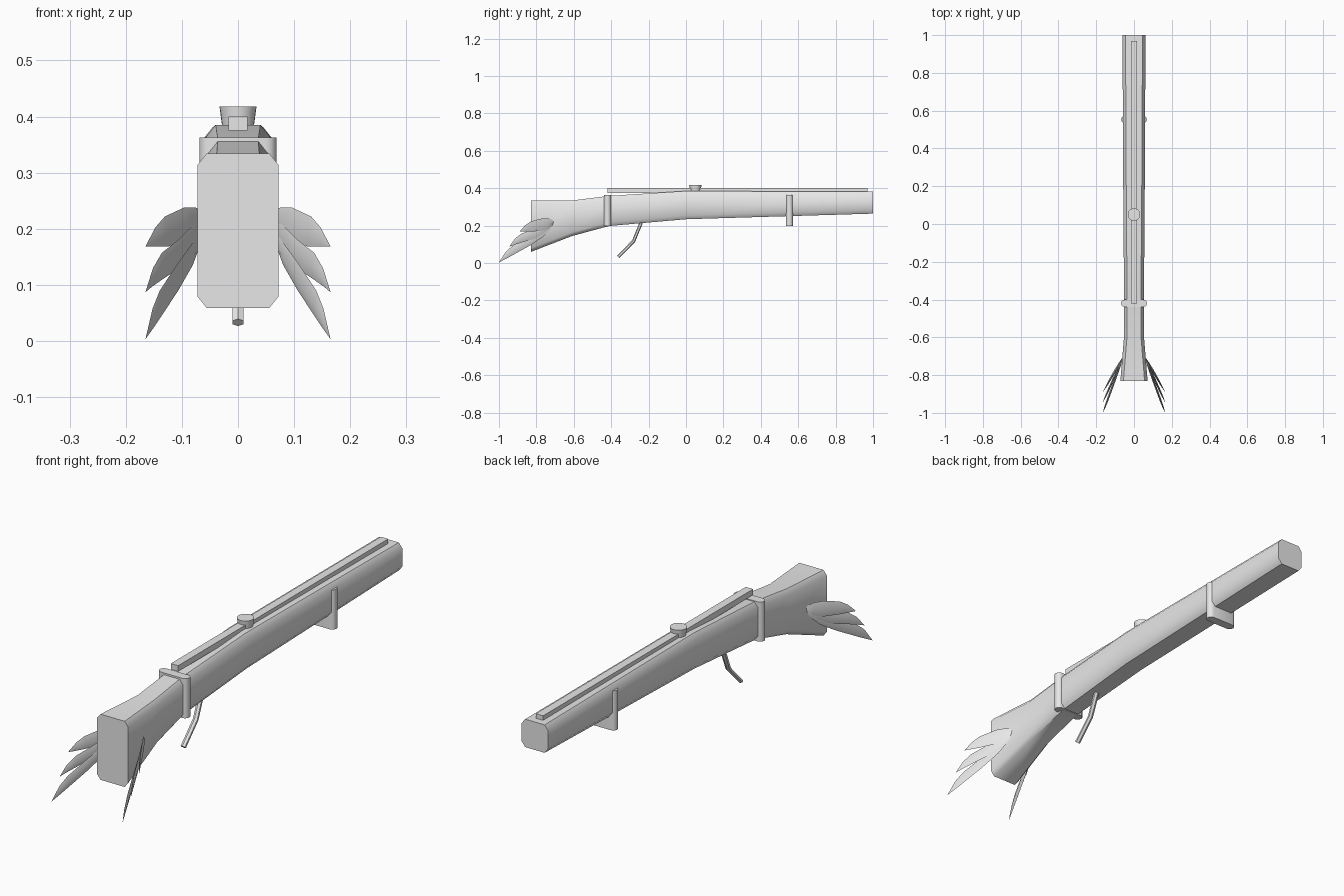
import bpy, bmesh, math
from mathutils import Vector

if "Cube" in bpy.data.objects:
    bpy.data.objects.remove(bpy.data.objects["Cube"])

grey = bpy.data.materials.new("plain grey")
grey.diffuse_color = (0.8, 0.8, 0.8, 1)
grey.use_nodes = True
grey.node_tree.nodes["Principled BSDF"].inputs["Base Color"].default_value = grey.diffuse_color


def loft(name, rings, angle=50):
    """Skin equal-sized rings of points, cap both ends, shade by angle."""
    bm = bmesh.new()
    loops = [[bm.verts.new(p) for p in ring] for ring in rings]
    n = len(loops[0])
    for a, b in zip(loops, loops[1:]):
        for i in range(n):
            j = (i + 1) % n
            bm.faces.new((a[i], a[j], b[j], b[i]))
    bm.faces.new(loops[0][::-1])
    bm.faces.new(loops[-1])
    bmesh.ops.remove_doubles(bm, verts=bm.verts, dist=1e-5)
    bmesh.ops.recalc_face_normals(bm, faces=bm.faces)
    mesh = bpy.data.meshes.new(name)
    bm.to_mesh(mesh)
    bm.free()
    mesh.materials.append(grey)
    ob = bpy.data.objects.new(name, mesh)
    bpy.context.collection.objects.link(ob)
    bpy.ops.object.select_all(action='DESELECT')
    ob.select_set(True)
    bpy.context.view_layer.objects.active = ob
    bpy.ops.object.shade_smooth_by_angle(angle=math.radians(angle))
    return ob


def chamfered(y, w, z0, z1, cx=0.016, cz=0.02):
    """Rectangle with cut corners, standing across y."""
    return [(w, y, z0 + cz), (w, y, z1 - cz), (w - cx, y, z1), (cx - w, y, z1),
            (-w, y, z1 - cz), (-w, y, z0 + cz), (cx - w, y, z0), (w - cx, y, z0)]


# stock and barrel in one body: y, half width, bottom, top
stations = [(-0.83, 0.072, 0.059, 0.334), (-0.61, 0.054, 0.144, 0.334),
            (-0.41, 0.052, 0.198, 0.359), (0.0, 0.056, 0.234, 0.385),
            (1.0, 0.061, 0.264, 0.381)]
loft("stock_and_barrel", [chamfered(*s) for s in stations])

# ramrod rail along the top
loft("top_rail", [[(0.017, y, 0.375), (0.017, y, 0.4),
                   (-0.017, y, 0.4), (-0.017, y, 0.375)] for y in (-0.42, 0.97)])


# round knob on the rail
def circle(r, y, z, n=24):
    return [(r * math.cos(2 * math.pi * i / n), y + r * math.sin(2 * math.pi * i / n), z)
            for i in range(n)]


loft("knob", [circle(0.028, 0.05, 0.38), circle(0.033, 0.05, 0.418)])


# bands: rounded-end plates standing through the body
def band(name, y, r=0.019, half=0.069, steps=6):
    outline = []
    for side in (1, -1):
        for i in range(steps + 1):
            a = math.pi * (i / steps - 0.5)
            outline.append((side * (half - r + r * math.cos(a)), y + side * r * math.sin(a)))
    loft(name, [[(px, py, z) for px, py in outline] for z in (0.197, 0.363)])


band("rear_band", -0.42)
band("front_band", 0.553)

# bent trigger, six-sided rod
path = [Vector((0, -0.23, 0.24)), Vector((0, -0.28, 0.117)), Vector((0, -0.362, 0.033))]
rings = []
for i, p in enumerate(path):
    d = (path[min(i + 1, 2)] - path[max(i - 1, 0)]).normalized()
    side = Vector((1, 0, 0)).cross(d)
    rings.append([p + Vector((0.01, 0, 0)) * math.cos(k * math.pi / 3 + math.pi / 6) * 1.15
                  + side * 0.009 * math.sin(k * math.pi / 3 + math.pi / 6) for k in range(6)])
loft("trigger", rings, 30)

# three thin feathers on each side: y, upper edge, lower edge, ending in a tip
feathers = {
    "upper": [(-0.70, 0.225, 0.215), (-0.735, 0.238, 0.185), (-0.77, 0.238, 0.172),
              (-0.83, 0.222, 0.168), (-0.86, 0.202, 0.168), (-0.89, 0.168, 0.168)],
    "middle": [(-0.70, 0.22, 0.21), (-0.76, 0.205, 0.16), (-0.81, 0.182, 0.13),
               (-0.88, 0.157, 0.109), (-0.915, 0.13, 0.098), (-0.945, 0.087, 0.087)],
    "lower": [(-0.70, 0.215, 0.205), (-0.77, 0.175, 0.135), (-0.84, 0.14, 0.09),
              (-0.93, 0.09, 0.04), (-0.965, 0.058, 0.021), (-1.0, 0.003, 0.003)],
}
for label, edge in feathers.items():
    y0, y1 = edge[0][0], edge[-1][0]
    for side, word in ((1, "right"), (-1, "left")):
        rings = []
        for y, top, low in edge:
            x = 0.055 + 0.11 * (y - y0) / (y1 - y0)
            t = 0.11 * (top - low)
            mid = (top + low) / 2
            rings.append([(side * x, y, top), (side * (x + t), y, mid),
                          (side * x, y, low), (side * (x - t), y, mid)])
        loft(f"{label}_feather_{word}", rings, 60)
